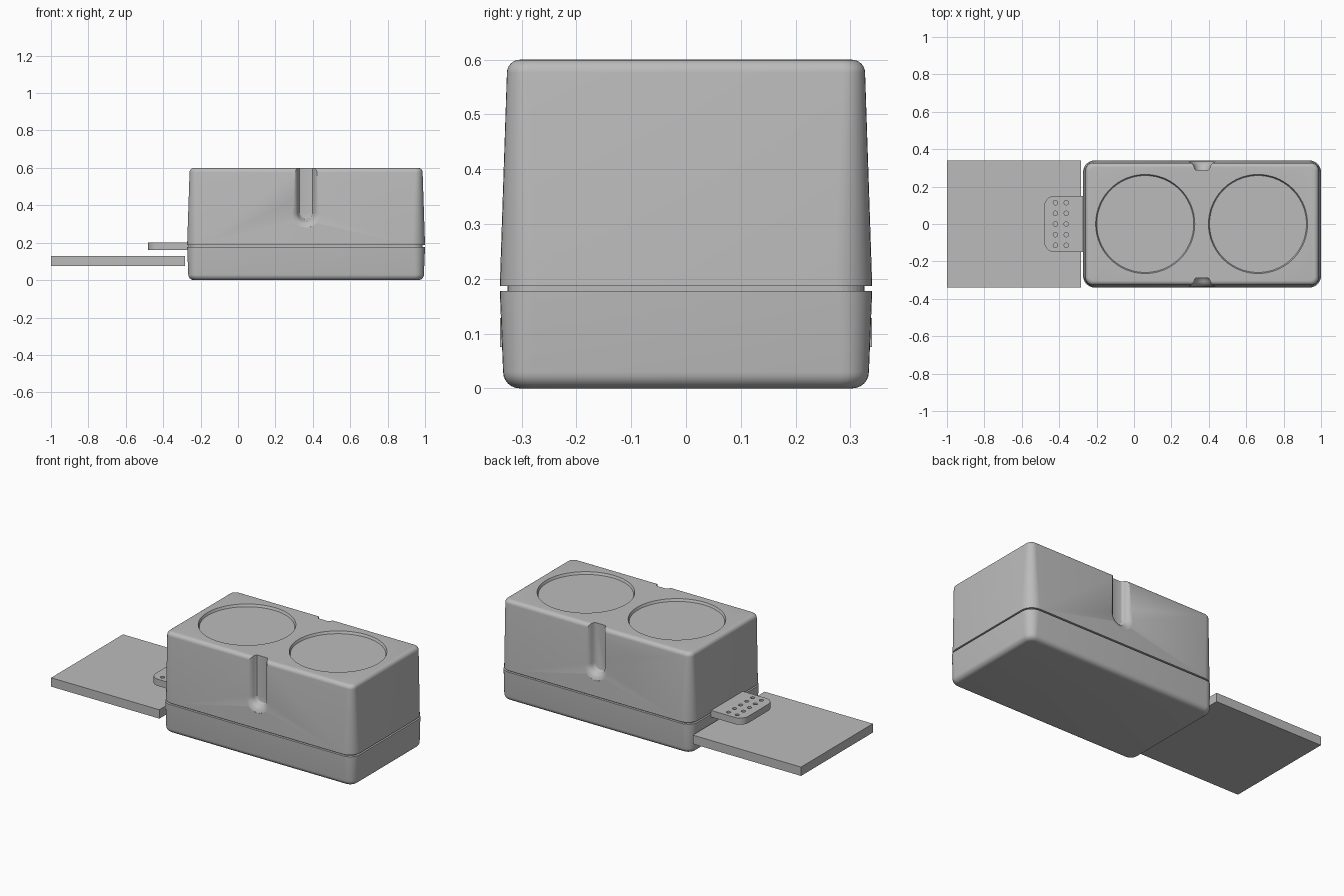
import bpy, bmesh, math
from mathutils import Vector

if "Cube" in bpy.data.objects:
    bpy.data.objects.remove(bpy.data.objects["Cube"])

grey = bpy.data.materials.new("plain grey")
grey.diffuse_color = (0.5, 0.5, 0.5, 1)
grey.use_nodes = True
grey.node_tree.nodes["Principled BSDF"].inputs["Base Color"].default_value = grey.diffuse_color

CX, HX, HY = 0.364, 0.636, 0.34      # housing centre and half sizes


def loft(name, rings):
    """Skin a stack of equal-length point rings and cap both ends."""
    bm = bmesh.new()
    loops = [[bm.verts.new(p) for p in ring] for ring in rings]
    n = len(loops[0])
    for a, b in zip(loops, loops[1:]):
        for i in range(n):
            j = (i + 1) % n
            bm.faces.new((a[i], a[j], b[j], b[i]))
    bm.faces.new(loops[0][::-1])
    bm.faces.new(loops[-1])
    bmesh.ops.recalc_face_normals(bm, faces=bm.faces)
    me = bpy.data.meshes.new(name)
    bm.to_mesh(me)
    bm.free()
    me.materials.append(grey)
    ob = bpy.data.objects.new(name, me)
    bpy.context.collection.objects.link(ob)
    return ob


def round_rect(z, inset, r, seg=8):
    pts = []
    for k, (sx, sy) in enumerate(((1, 1), (-1, 1), (-1, -1), (1, -1))):
        for i in range(seg + 1):
            a = math.pi / 2 * (k + i / seg)
            pts.append(Vector((CX + sx * (HX - inset - r) + r * math.cos(a),
                               sy * (HY - inset - r) + r * math.sin(a), z)))
    return pts


def circle(x, y, z, r, n):
    return [Vector((x + r * math.cos(2 * math.pi * i / n),
                    y + r * math.sin(2 * math.pi * i / n), z)) for i in range(n)]


def activate(ob):
    bpy.ops.object.select_all(action='DESELECT')
    ob.select_set(True)
    bpy.context.view_layer.objects.active = ob


def cut(ob, cutters):
    for c in cutters:
        activate(ob)
        m = ob.modifiers.new("cut", 'BOOLEAN')
        m.operation, m.solver, m.object = 'DIFFERENCE', 'EXACT', c
        bpy.ops.object.modifier_apply(modifier=m.name)
        bpy.data.objects.remove(c)


def smooth(ob, angle=30):
    activate(ob)
    bpy.ops.object.shade_smooth_by_angle(angle=math.radians(angle))


def edge_steps(r, seg=6):
    """(inward, along) offsets for a quarter-round edge."""
    return [(r * (1 - math.cos(a)), r * math.sin(a))
            for a in (math.pi / 2 * i / seg for i in range(seg + 1))]


# lower housing: rounded underside, widening to the seam
R = 0.03
low = [round_rect(R - dz, 0.006 + dx, 0.05 - dx * 0.7)
       for dx, dz in reversed(edge_steps(R))]
low.append(round_rect(0.178, 0, 0.062))
smooth(loft("lower_housing", low))

# recessed core showing in the seam
loft("seam_core", [round_rect(0.17, 0.014, 0.05), round_rect(0.195, 0.014, 0.05)])

# upper housing: tapers in towards a rounded top edge
R = 0.024
up = [round_rect(0.187, 0, 0.07)]
up += [round_rect(0.6 - R + dz, 0.013 + dx, 0.04 - dx * 0.7)
       for dx, dz in edge_steps(R)]
upper = loft("upper_housing", up)

# shallow round wells in the top
cutters = [loft("well_cutter", [circle(x, 0, 0.586, 0.259, 96),
                                circle(x, 0, 0.6, 0.265, 96),
                                circle(x, 0, 0.65, 0.265, 96)])
           for x in (0.06, 0.663)]


# finger notches, flared at the mouth with a scooped lower end
def slot(y, w, n=16):
    arc = [math.pi + math.pi * i / n for i in range(n + 1)]
    pts = [Vector((CX + w * math.cos(a), y, 0.36 + w * math.sin(a))) for a in arc]
    return pts + [Vector((CX + w, y, 0.7)), Vector((CX - w, y, 0.7))]


profile = ((0.288, 0.026), (0.290, 0.034), (0.296, 0.040), (0.308, 0.044),
           (0.318, 0.049), (0.326, 0.057), (0.332, 0.067), (0.336, 0.079),
           (0.36, 0.085))
for s in (1, -1):
    cutters.append(loft("notch_cutter", [slot(s * y, w) for y, w in profile]))
cut(upper, cutters)
smooth(upper)

# perforated tab on the left side
tab_pts = [(-0.262, -0.15), (-0.262, 0.15)]
for cy, start in ((0.095, 90), (-0.095, 180)):
    for i in range(9):
        a = math.radians(start + 90 * i / 8)
        tab_pts.append((-0.425 + 0.055 * math.cos(a), cy + 0.055 * math.sin(a)))
tab = loft("perforated_tab", [[Vector((x, y, z)) for x, y in tab_pts]
                              for z in (0.16, 0.2)])
cut(tab, [loft("hole_cutter", [circle(x, 0.057 * k, z, 0.012, 20) for z in (0.1, 0.25)])
          for x in (-0.42, -0.362) for k in range(-2, 3)])
smooth(tab)

# flat plate beside the housing
loft("side_plate", [[Vector((x, y, z)) for x, y in
                     ((-1, -0.34), (-0.283, -0.34), (-0.283, 0.34), (-1, 0.34))]
                    for z in (0.075, 0.128)])
